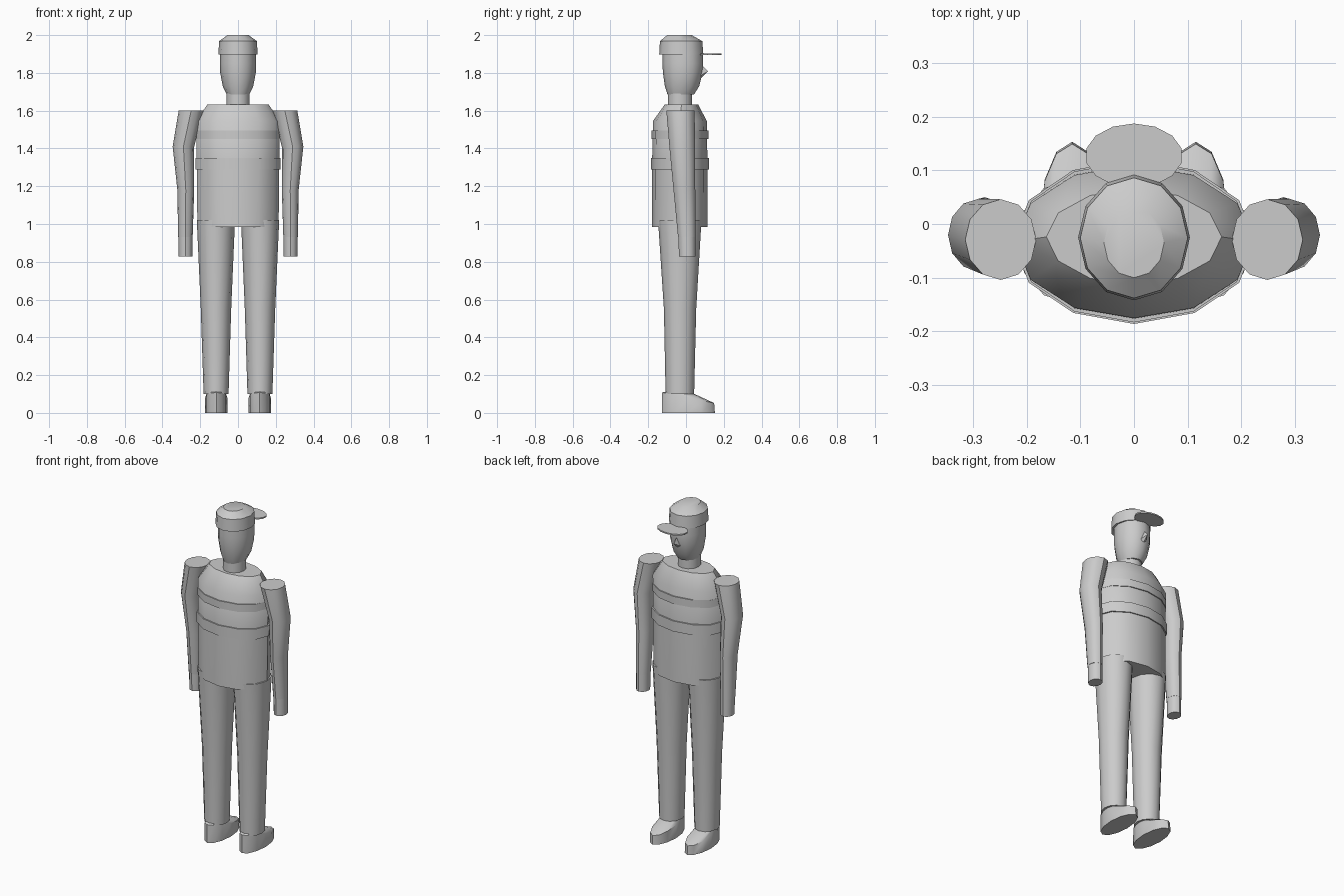
import bpy, bmesh, math

grey = bpy.data.materials.new("plain_grey")
grey.diffuse_color = (0.6, 0.6, 0.6, 1)


def loft(name, rings, sides=12, angle=35):
    """Loft ellipses given as (z, x0, x1, y0, y1[, z at the +y end])."""
    bm = bmesh.new()
    loops = []
    for ring in rings:
        z, x0, x1, y0, y1 = ring[:5]
        z1 = ring[5] if len(ring) > 5 else z
        loop = []
        for i in range(sides):
            a = 2 * math.pi * i / sides
            c, s = math.sin(a), -math.cos(a)
            loop.append(bm.verts.new(((x0 + x1) / 2 + c * (x1 - x0) / 2,
                                      (y0 + y1) / 2 + s * (y1 - y0) / 2,
                                      z + (z1 - z) * (s + 1) / 2)))
        loops.append(loop)
    for a, b in zip(loops, loops[1:]):
        for i in range(sides):
            j = (i + 1) % sides
            bm.faces.new((a[i], a[j], b[j], b[i]))
    bm.faces.new(loops[0])
    bm.faces.new(loops[-1])
    return finish(name, bm, angle)


def finish(name, bm, angle=35):
    bmesh.ops.recalc_face_normals(bm, faces=bm.faces)
    me = bpy.data.meshes.new(name)
    bm.to_mesh(me)
    bm.free()
    me.materials.append(grey)
    ob = bpy.data.objects.new(name, me)
    bpy.context.collection.objects.link(ob)
    bpy.ops.object.select_all(action='DESELECT')
    ob.select_set(True)
    bpy.context.view_layer.objects.active = ob
    bpy.ops.object.shade_smooth_by_angle(angle=math.radians(angle))
    return ob


def sym(z, rx, y0, y1):
    return (z, -rx, rx, y0, y1)


# Torso with tapered shoulders
loft("torso", [sym(0.985, 0.215, -0.181, 0.115), sym(1.30, 0.218, -0.180, 0.114),
               sym(1.545, 0.222, -0.175, 0.110), sym(1.632, 0.163, -0.113, 0.065)])

# Waist and chest bands
loft("waist_band", [sym(1.288, 0.226, -0.186, 0.121), sym(1.35, 0.226, -0.186, 0.121)])
loft("chest_band", [sym(1.45, 0.221, -0.183, 0.118), sym(1.495, 0.221, -0.183, 0.118)])

# Neck and head
loft("neck", [sym(1.60, 0.062, -0.096, 0.032), sym(1.72, 0.062, -0.096, 0.032)])
loft("head", [sym(1.685, 0.060, -0.098, 0.042), sym(1.73, 0.081, -0.112, 0.070),
              sym(1.80, 0.094, -0.122, 0.087), sym(1.85, 0.096, -0.125, 0.091),
              sym(1.91, 0.094, -0.124, 0.088)])

# Nose wedge
bm = bmesh.new()
pts = [(0, 0.082, 1.845), (0, 0.116, 1.808), (0, 0.082, 1.775),
       (-0.02, 0.075, 1.785), (0.02, 0.075, 1.785)]
v = [bm.verts.new(p) for p in pts]
for f in ((0, 3, 1), (0, 1, 4), (1, 3, 2), (1, 2, 4), (0, 4, 2), (0, 2, 3)):
    bm.faces.new([v[i] for i in f])
finish("nose", bm)

# Cap crown and brim
loft("cap_crown", [sym(1.897, 0.104, -0.142, 0.092), sym(1.968, 0.100, -0.138, 0.086),
                   sym(2.0, 0.056, -0.100, 0.030)])
loft("cap_brim", [sym(1.894, 0.091, 0.067, 0.187), sym(1.902, 0.091, 0.067, 0.187)], 14)

# Limbs, repeated on both sides
for side, s in (("left", -1), ("right", 1)):
    def limb(name, rings):
        loft(side + "_" + name,
             [(r[0], min(s * r[1], s * r[2]), max(s * r[1], s * r[2])) + tuple(r[3:])
              for r in rings])
    limb("arm", [(0.93, 0.240, 0.317, -0.042, 0.050), (1.18, 0.232, 0.321, -0.066, 0.049),
                 (1.41, 0.232, 0.346, -0.088, 0.047), (1.60, 0.182, 0.314, -0.104, 0.046)])
    limb("hand", [(0.828, 0.242, 0.314, -0.037, 0.049), (0.94, 0.241, 0.315, -0.041, 0.049)])
    limb("leg", [(0.10, 0.050, 0.182, -0.108, 0.043), (0.55, 0.036, 0.197, -0.117, 0.054),
                 (1.02, 0.016, 0.218, -0.148, 0.082)])
    # Shoe with a sloping toe
    limb("shoe", [(0.0, 0.056, 0.174, -0.128, 0.153), (0.108, 0.056, 0.174, -0.126, 0.149, 0.052),
                  (0.112, 0.066, 0.166, -0.112, 0.045, 0.100)])
